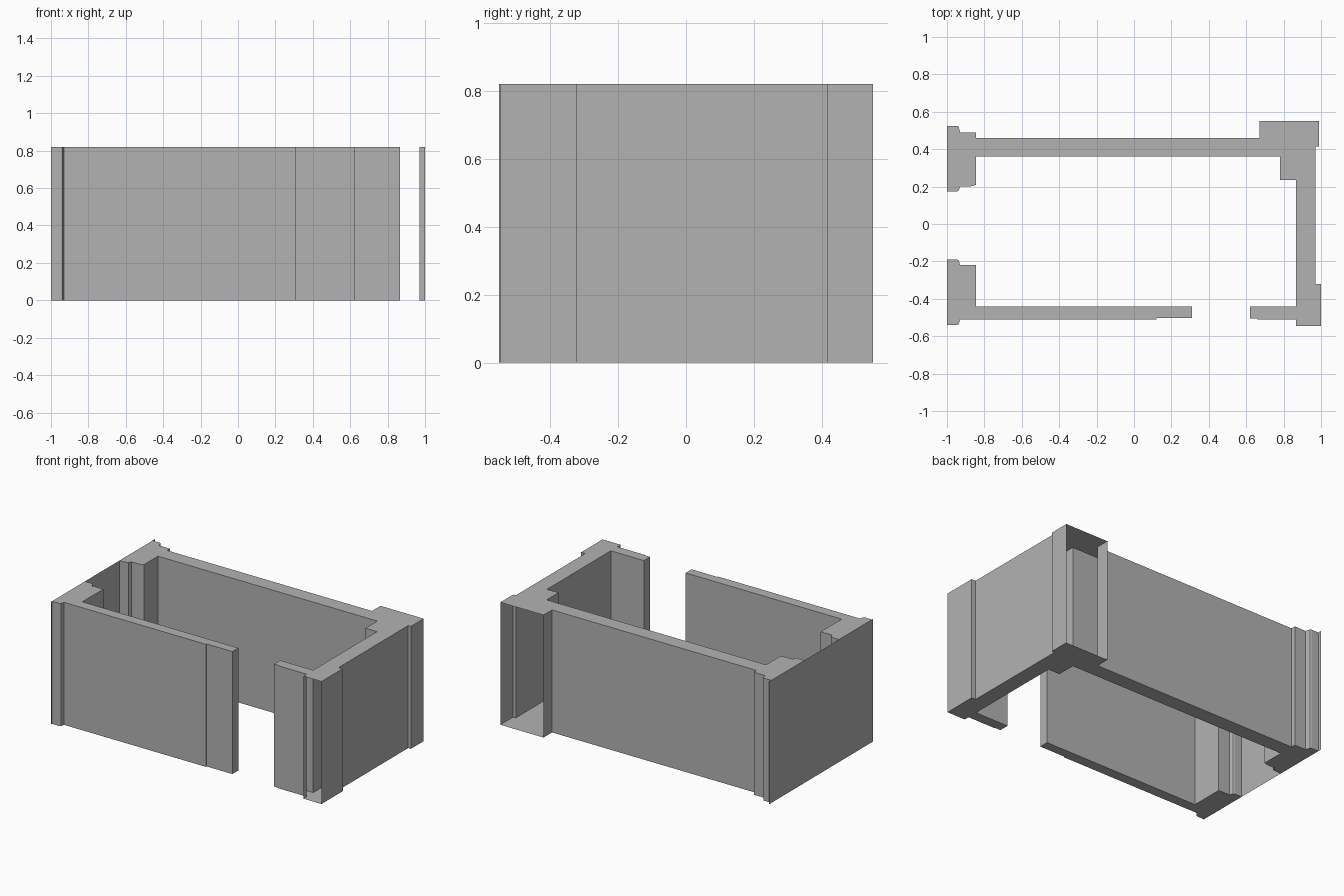
import bpy, bmesh, math

cube = bpy.data.objects.get("Cube")
if cube:
    bpy.data.objects.remove(cube, do_unlink=True)

HEIGHT = 0.82

plaster = bpy.data.materials.new("wall_grey")
plaster.use_nodes = True
plaster.diffuse_color = (0.45, 0.45, 0.45, 1)
plaster.node_tree.nodes["Principled BSDF"].inputs["Base Color"].default_value = (0.45, 0.45, 0.45, 1)


def finish(name, bm):
    mesh = bpy.data.meshes.new(name)
    bm.normal_update()
    bm.to_mesh(mesh)
    bm.free()
    mesh.materials.append(plaster)
    obj = bpy.data.objects.new(name, mesh)
    bpy.context.collection.objects.link(obj)
    bpy.ops.object.select_all(action="DESELECT")
    obj.select_set(True)
    bpy.context.view_layer.objects.active = obj
    bpy.ops.object.shade_smooth_by_angle(angle=math.radians(30))


def hollow_wall(name, outline, is_open):
    """Raise a counter-clockwise plan outline, leaving out the open sides."""
    bm = bmesh.new()
    low = [bm.verts.new((x, y, 0)) for x, y in outline]
    high = [bm.verts.new((x, y, HEIGHT)) for x, y in outline]
    bm.faces.new(low[::-1])
    bm.faces.new(high)
    for i, a in enumerate(outline):
        j = (i + 1) % len(outline)
        if not is_open(a, outline[j]):
            bm.faces.new((low[i], low[j], high[j], high[i]))
    finish(name, bm)


def open_side(a, b):
    # The end panel closes x = -1; the two corner posts are open front and back
    at_end = a[0] == b[0] == -1
    post_front = a[1] == b[1] == -0.545 and min(a[0], b[0]) > 0.8
    post_back = a[1] == b[1] == 0.55
    return at_end or post_front or post_back


# Back wall, side wall and short front return, with their corner posts
hollow_wall("back_and_side_walls", [
    (0.62, -0.505), (0.66, -0.505), (0.66, -0.51), (0.865, -0.51),
    (0.865, -0.545), (1, -0.545), (1, -0.32), (0.97, -0.32),
    (0.97, 0.415), (0.99, 0.415), (0.99, 0.55), (0.67, 0.55),
    (0.67, 0.46), (-0.845, 0.46), (-0.845, 0.49), (-0.93, 0.49),
    (-0.937, 0.52), (-0.945, 0.525), (-1, 0.525), (-1, 0.175),
    (-0.945, 0.175), (-0.937, 0.18), (-0.93, 0.2), (-0.865, 0.202),
    (-0.845, 0.21), (-0.845, 0.36), (0.78, 0.36), (0.78, 0.235),
    (0.865, 0.235), (0.865, -0.44), (0.62, -0.44),
], open_side)

# Long front wall with its end pilaster
hollow_wall("front_wall", [
    (-1, -0.54), (-0.945, -0.54), (-0.937, -0.535), (-0.93, -0.51),
    (0.12, -0.51), (0.12, -0.503), (0.31, -0.503), (0.31, -0.44),
    (-0.845, -0.44), (-0.845, -0.218), (-0.93, -0.218),
    (-0.937, -0.195), (-0.945, -0.19), (-1, -0.19),
], open_side)

# Thin panel across the whole end
bm = bmesh.new()
bm.faces.new([bm.verts.new((-1, y, z)) for y, z in
              ((0.55, 0), (-0.55, 0), (-0.55, HEIGHT), (0.55, HEIGHT))])
finish("end_panel", bm)
